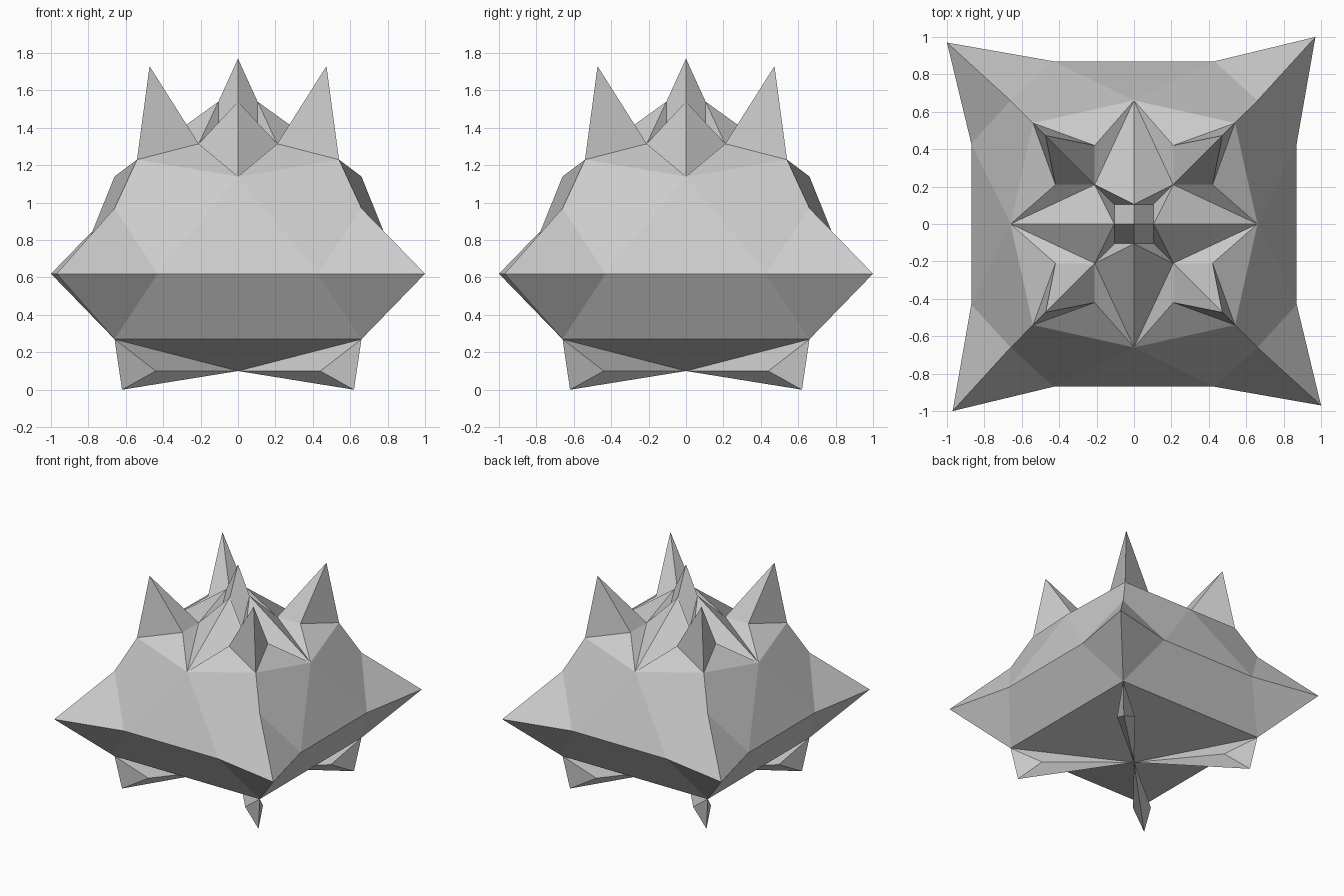
import bpy, bmesh
from mathutils import Matrix, Vector

if "Cube" in bpy.data.objects:
    bpy.data.objects.remove(bpy.data.objects["Cube"])

# Key points of one corner (+x +y); everything else is mirrored and rotated
P = {
    "rim": (.87, .43, .62), "rim_tip": (.97, 1, .62), "shoulder": (.66, .66, .97),
    "side": (.66, 0, 1.14), "eave": (.54, .54, 1.23), "low": (.66, .66, .27),
    "under": (0, 0, .10), "toe": (.62, .62, 0), "heel": (.535, .44, .10),
    "cheek": (.42, .21, 1.315), "nook": (.21, .21, 1.315), "horn": (.473, .473, 1.73),
    "ridge": (.105, 0, 1.54), "valley": (.105, .105, 1.31), "top": (0, 0, 1.77),
}


def point(name):
    """'-name' mirrors across y = 0, '~name' mirrors across the diagonal."""
    x, y, z = P[name.strip("-~")]
    if name[0] == "-":
        y = -y
    if name[0] == "~" and "rim_tip" not in name:
        x, y = y, x
    return Vector((x, y, z))


def build(name, halves, singles=(), closed=False):
    bm = bmesh.new()
    faces = [f.split() for f in halves + list(singles)]
    faces += [["~" + n for n in f.split()] for f in halves]
    for k in range(4):
        turn = Matrix(((1, 0, 0), (0, 1, 0), (0, 0, 1)))
        for _ in range(k):
            turn = Matrix(((0, -1, 0), (1, 0, 0), (0, 0, 1))) @ turn
        for f in faces:
            bm.faces.new([bm.verts.new(turn @ point(n)) for n in f])
    bmesh.ops.remove_doubles(bm, verts=bm.verts, dist=1e-4)
    if closed:
        bmesh.ops.recalc_face_normals(bm, faces=bm.faces)
    else:
        # above the rim faces look up, below it they look down
        for f in bm.faces:
            f.normal_update()
            if f.normal.z * (f.calc_center_median().z - .62) < 0:
                f.normal_flip()
    mesh = bpy.data.meshes.new(name)
    bm.to_mesh(mesh)
    bm.free()
    ob = bpy.data.objects.new(name, mesh)
    bpy.context.collection.objects.link(ob)
    return ob


# Faceted body with pointed rim corners
build("body",
      ["side rim shoulder eave", "rim rim_tip shoulder", "rim low rim_tip"],
      ["-rim rim side", "-low low rim -rim", "-low low under"])

# Star-shaped roof with the central spire
build("star_roof",
      ["side eave cheek", "side cheek nook", "side nook ridge", "nook ridge valley"],
      ["ridge top ~ridge valley"])

# Four corner horns
build("corner_horns", ["eave cheek horn", "cheek nook horn"])

# Four diagonal fin feet
build("fin_feet", ["low toe heel", "low heel under", "toe under heel"], closed=True)
